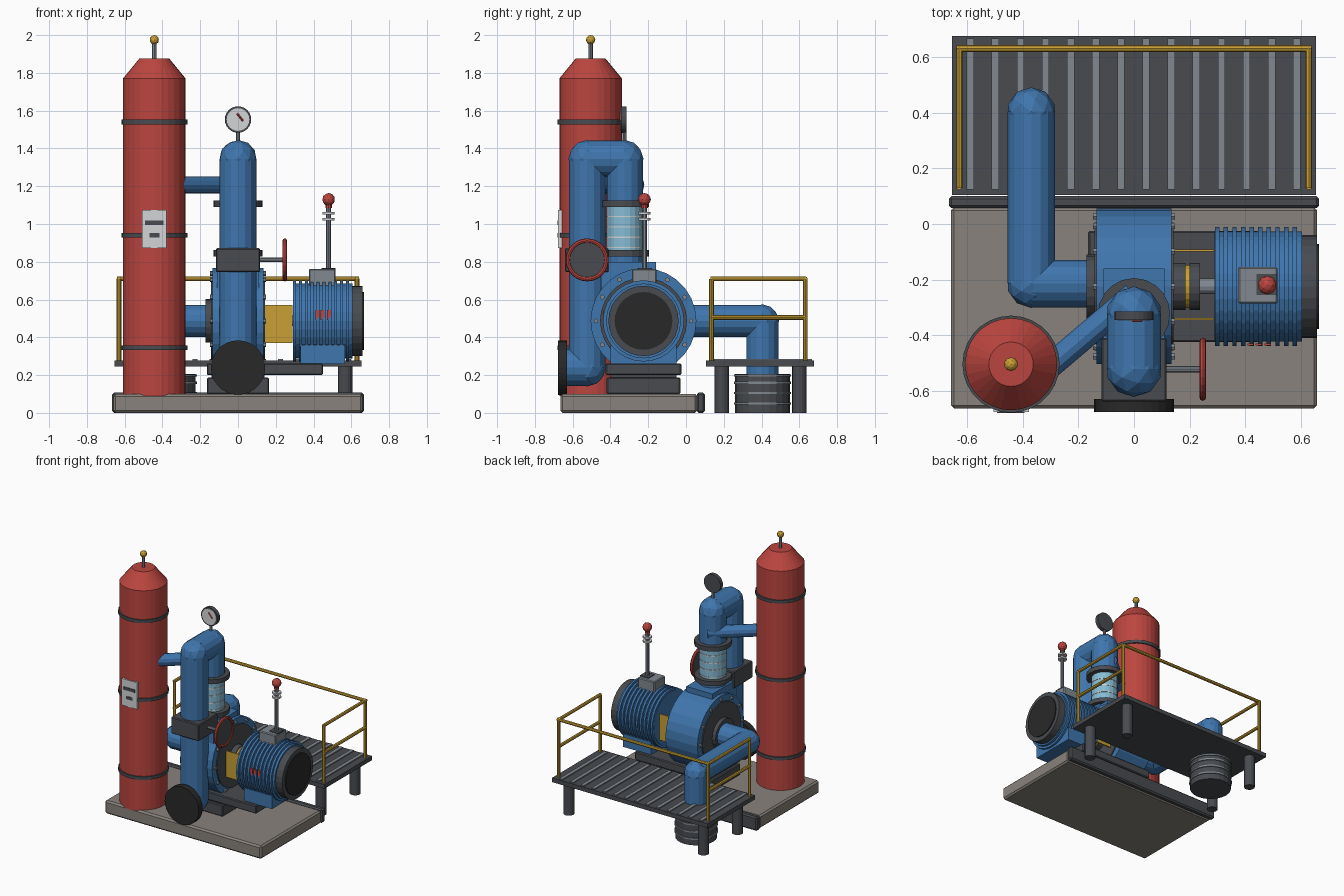
import bpy, bmesh, math
from mathutils import Vector, Matrix

cube = bpy.data.objects.get("Cube")
if cube:
    bpy.data.objects.remove(cube, do_unlink=True)


def material(name, r, g, b):
    m = bpy.data.materials.new(name)
    m.use_nodes = True
    m.diffuse_color = (r, g, b, 1)
    m.node_tree.nodes["Principled BSDF"].inputs["Base Color"].default_value = (r, g, b, 1)
    return m


RED = material("red_paint", 0.5, 0.06, 0.05)
BLUE = material("blue_paint", 0.05, 0.18, 0.42)
DARK = material("dark_grey", 0.065, 0.07, 0.08)
BLACK = material("black", 0.022, 0.022, 0.022)
STONE = material("concrete", 0.25, 0.225, 0.2)
GOLD = material("yellow_paint", 0.58, 0.35, 0.035)
STEEL = material("steel", 0.22, 0.25, 0.28)
GLASS = material("glass_blue", 0.24, 0.5, 0.66)
WHITE = material("white", 0.65, 0.66, 0.67)


def finish(name, bm, mat):
    me = bpy.data.meshes.new(name)
    bmesh.ops.recalc_face_normals(bm, faces=bm.faces)
    bm.to_mesh(me)
    bm.free()
    me.materials.append(mat)
    ob = bpy.data.objects.new(name, me)
    bpy.context.scene.collection.objects.link(ob)
    return ob


def box(name, mat, x, y, z, bevel=0):
    """Box from three (low, high) ranges."""
    bm = bmesh.new()
    bmesh.ops.create_cube(bm, size=1)
    for v in bm.verts:
        v.co = [(r[0] + r[1]) / 2 + c * (r[1] - r[0]) for c, r in zip(v.co, (x, y, z))]
    if bevel:
        bmesh.ops.bevel(bm, geom=bm.edges[:], offset=bevel, segments=1, affect='EDGES')
    return finish(name, bm, mat)


def rod(name, mat, a, b, r, sides=16, r2=None):
    """Cylinder or cone between two points."""
    a, b = Vector(a), Vector(b)
    d = b - a
    turn = d.to_track_quat('Z', 'Y').to_matrix().to_4x4()
    bm = bmesh.new()
    bmesh.ops.create_cone(bm, cap_ends=True, segments=sides, radius1=r,
                          radius2=r if r2 is None else r2, depth=d.length,
                          matrix=Matrix.Translation((a + b) / 2) @ turn)
    return finish(name, bm, mat)


def ball(name, mat, at, r, sub=2):
    bm = bmesh.new()
    bmesh.ops.create_icosphere(bm, subdivisions=sub, radius=r, matrix=Matrix.Translation(at))
    return finish(name, bm, mat)


def pipe(name, mat, points, r):
    """Straight runs with faceted ball elbows."""
    for a, b in zip(points, points[1:]):
        rod(name + "_run", mat, a, b, r)
    for p in points[1:-1]:
        ball(name + "_elbow", mat, p, r * 1.03)


def ring(name, mat, at, axis, major, minor):
    bpy.ops.mesh.primitive_torus_add(location=at, major_radius=major, minor_radius=minor,
                                     major_segments=24, minor_segments=8)
    ob = bpy.context.object
    ob.name = name
    ob.rotation_euler = Vector(axis).to_track_quat('Z', 'Y').to_euler()
    ob.data.materials.append(mat)


# Base slab and rear curb
box("base_slab", STONE, (-.66, .66), (-.665, .06), (0, .1), .012)
box("rear_curb", DARK, (-.667, .667), (.057, .1), (0, .107), .01)

# Walkway with slats, legs and railing
box("walkway_deck", DARK, (-.655, .655), (.105, .677), (.245, .277))
for i in range(14):
    x = -.59 + i * .0905
    box("deck_slat", STEEL, (x - .013, x + .013), (.125, .668), (.27, .285))
for s in (-1, 1):
    for y in (.19, .6):
        rod("walkway_leg", DARK, (s * .567, y, 0), (s * .567, y, .25), .038)
    for y in (.135, .632):
        rod("rail_post", GOLD, (s * .63, y, .275), (s * .63, y, .71), .012, 8)
    for z in (.505, .71):
        rod("side_rail", GOLD, (s * .63, .13, z), (s * .63, .635, z), .012, 8)
rod("back_rail", GOLD, (-.64, .632, .71), (.64, .632, .71), .012, 8)

# Ribbed sump under the walkway
rod("sump", DARK, (-.37, .405, 0), (-.37, .405, .205), .145, 24)
for z in (.05, .105, .16, .198):
    rod("sump_rib", STEEL, (-.37, .405, z - .006), (-.37, .405, z + .006), .152, 24)

# Red tank
TX, TY = -.443, -.505
rod("tank_body", RED, (TX, TY, .09), (TX, TY, 1.77), .166, 28)
rod("tank_shoulder", RED, (TX, TY, 1.77), (TX, TY, 1.875), .166, 28, .08)
for z in (.345, .94, 1.54):
    rod("tank_band", DARK, (TX, TY, z - .012), (TX, TY, z + .012), .175, 28)
rod("tank_stem", STEEL, (TX, TY, 1.87), (TX, TY, 1.97), .012, 8)
ball("tank_knob", GOLD, (TX, TY, 1.975), .025)
box("tank_plate", WHITE, (-.507, -.379), (-.677, -.655), (.872, 1.075))
box("tank_plate_mark", DARK, (-.493, -.395), (-.68, -.67), (.995, 1.018))

# Pump plinth
box("plinth_block", DARK, (-.165, .165), (-.42, -.03), (.1, .187), .006)
box("plinth_plate", DARK, (-.165, .45), (-.425, -.025), (.2, .262), .006)
box("plinth_spacer", DARK, (-.14, .14), (-.4, -.05), (.18, .21))

# Pump casing with bolted covers
PY, PZ = -.225, .487
rod("pump_casing", BLUE, (-.135, PY, PZ), (.135, PY, PZ), .28, 28)
for s in (-1, 1):
    rod("pump_cover", DARK, (s * .13, PY, PZ), (s * .143, PY, PZ), .23, 28)
    for i in range(12):
        t = i * math.tau / 12
        y, z = PY + .252 * math.cos(t), PZ + .252 * math.sin(t)
        rod("cover_bolt", STEEL, (s * .13, y, z), (s * .148, y, z), .013, 6)
box("pump_neck", BLUE, (-.11, .11), (-.45, -.16), (.55, .8))
rod("suction_flange", DARK, (-.14, PY, PZ), (-.172, PY, PZ), .115, 20)
pipe("suction_pipe", BLUE, [(-.15, -.215, .487), (-.37, -.215, .487),
                            (-.37, .405, .487), (-.37, .405, .2)], .085)

# Sight glass between flanges
DY = -.325
rod("neck_collar", BLUE, (0, DY, .75), (0, DY, .84), .1)
rod("sight_glass", GLASS, (0, DY, .86), (0, DY, 1.095), .095, 20)
for z in (.845, 1.108):
    rod("glass_flange", DARK, (0, DY, z - .017), (0, DY, z + .017), .13, 20)
for z in (.875, .93, .985, 1.04):
    rod("glass_ring", WHITE, (0, DY, z - .003), (0, DY, z + .003), .098, 20)

# Discharge pipe looping down to the front outlet
FY = -.523
pipe("discharge_pipe", BLUE, [(0, DY, 1.12), (0, DY, 1.345), (0, FY, 1.345),
                              (0, FY, .24), (0, -.64, .24)], .097)
rod("outlet_flange", BLACK, (0, -.63, .24), (0, -.677, .24), .144, 28)
rod("bypass_pipe", BLUE, (-.33, -.535, 1.207), (0, -.255, 1.207), .045, 12)

# Gate valve and hand wheel
box("valve_body", DARK, (-.117, .117), (-.64, -.41), (.745, .872), .006)
rod("valve_stem", STEEL, (.1, FY, .81), (.25, FY, .81), .012, 8)
ring("hand_wheel", RED, (.248, FY, .81), (1, 0, 0), .102, .012)
rod("wheel_disc", DARK, (.243, FY, .81), (.253, FY, .81), .095, 24)

# Pressure gauge
rod("gauge_stem", STEEL, (0, DY, 1.43), (0, DY, 1.5), .01, 8)
rod("gauge_case", DARK, (0, -.315, 1.553), (0, -.345, 1.553), .07, 24)
rod("gauge_face", WHITE, (0, -.34, 1.553), (0, -.347, 1.553), .06, 24)
rod("gauge_needle", RED, (-.005, -.348, 1.585), (.027, -.348, 1.545), .005, 6)

# Coupling, shaft and guards
for a, b in ((.14, .185), (.2, .237)):
    rod("coupling_half", DARK, (a, PY, PZ), (b, PY, PZ), .085, 20)
rod("coupling_insert", GOLD, (.18, PY, PZ), (.205, PY, PZ), .078, 20)
rod("motor_shaft", STEEL, (.23, PY, PZ), (.3, PY, PZ), .028, 12)
for y in (-.095, -.342):
    box("coupling_guard", GOLD, (.13, .288), (y - .004, y + .004), (.37, .57))

# Finned motor
rod("motor_body", BLUE, (.29, PY, PZ), (.605, PY, PZ), .198, 28)
for i in range(10):
    x = .3 + i * .031
    rod("motor_fin", BLUE, (x - .008, PY, PZ), (x + .008, PY, PZ), .215, 28)
rod("motor_end", DARK, (.6, PY, PZ), (.66, PY, PZ), .186, 28)
rod("motor_end_face", BLACK, (.65, PY, PZ), (.667, PY, PZ), .153, 28)
box("motor_foot", BLUE, (.33, .567), (-.4, -.05), (.26, .36))
for x in (.42, .448, .482):
    box("motor_mark", RED, (x - .011, x + .011), (-.438, -.43), (.493, .545))

# Terminal box with signal mast
box("terminal_box", STEEL, (.375, .517), (-.287, -.155), (.66, .763), .006)
box("terminal_cap", DARK, (.442, .515), (-.255, -.18), (.76, .768))
rod("mast", STEEL, (.48, -.22, .76), (.48, -.22, 1.12), .014, 10)
for z in (1.025, 1.057):
    rod("mast_washer", WHITE, (.48, -.22, z - .006), (.48, -.22, z + .006), .032, 12)
ball("mast_lamp", RED, (.48, -.22, 1.13), .034)
rod("mast_lamp_base", RED, (.48, -.22, 1.085), (.48, -.22, 1.11), .018, 10)
